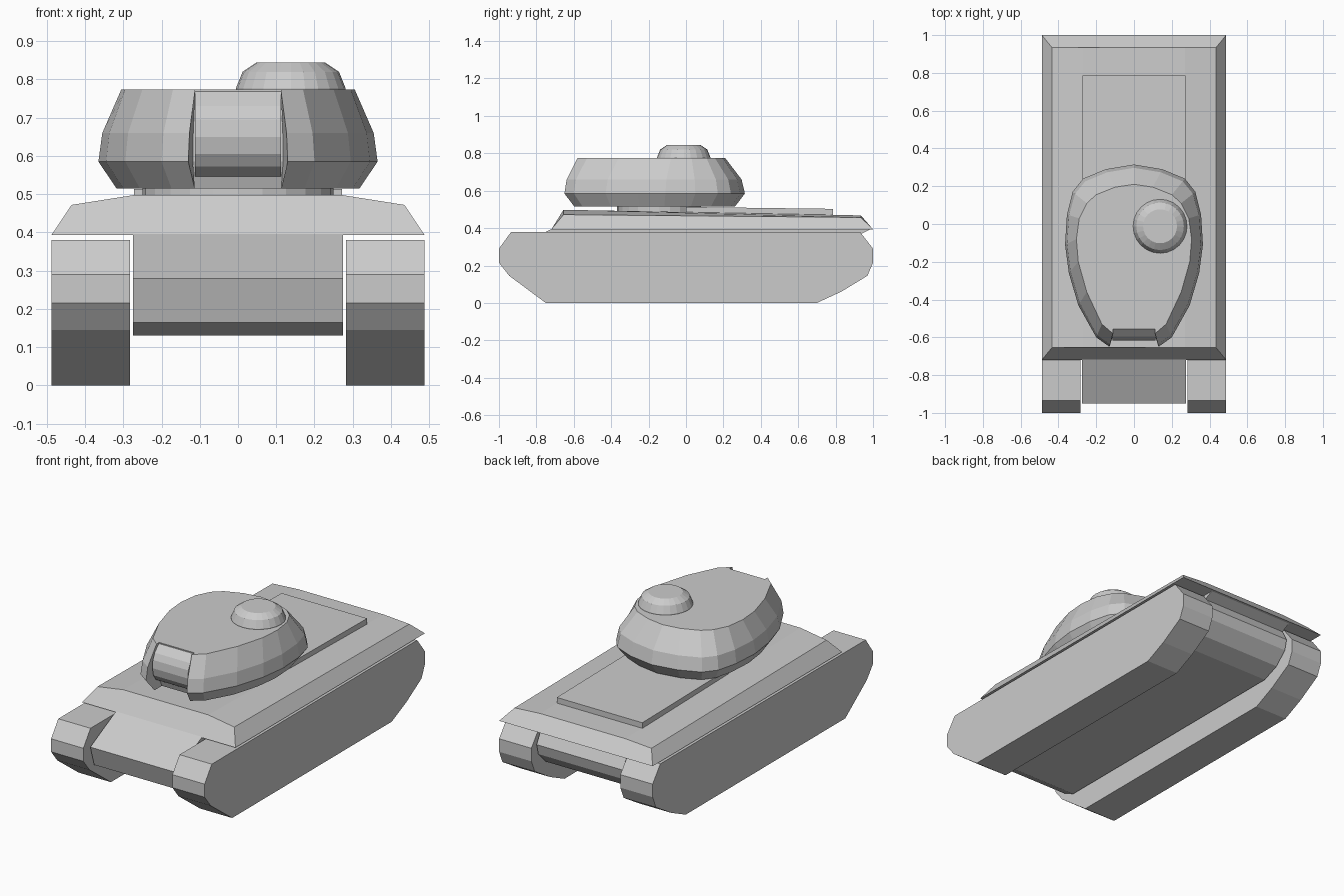
import bpy, bmesh
from math import cos, sin, pi

if "Cube" in bpy.data.objects:
    bpy.data.objects.remove(bpy.data.objects["Cube"])


def make(name, verts, faces):
    mesh = bpy.data.meshes.new(name)
    mesh.from_pydata(verts, [], faces)
    bm = bmesh.new()
    bm.from_mesh(mesh)
    bmesh.ops.recalc_face_normals(bm, faces=bm.faces)
    bm.to_mesh(mesh)
    bm.free()
    ob = bpy.data.objects.new(name, mesh)
    bpy.context.collection.objects.link(ob)
    return ob


def loft(name, rings):
    """Skin equal-length closed rings and cap both ends."""
    n = len(rings[0])
    verts = [p for r in rings for p in r]
    faces = [(k * n + i, k * n + (i + 1) % n, (k + 1) * n + (i + 1) % n, (k + 1) * n + i)
             for k in range(len(rings) - 1) for i in range(n)]
    faces += [tuple(range(n)), tuple(range(len(verts) - n, len(verts)))]
    return make(name, verts, faces)


def extrude_x(name, profile, x0, x1):
    return loft(name, [[(x, y, z) for y, z in profile] for x in (x0, x1)])


def disc(cx, cy, z, rx, ry, n):
    return [(cx + rx * cos(2 * pi * i / n), cy + ry * sin(2 * pi * i / n), z) for i in range(n)]


# Tracks
track = [(-.935, .38), (-1, .29), (-1, .215), (-.945, .145), (-.75, 0), (.7, 0),
         (.83, .06), (.97, .145), (1, .215), (1, .29), (.93, .38)]
extrude_x("track_right", track, .283, .488)
extrude_x("track_left", track, -.488, -.283)

# Lower hull between the tracks
hull = [(-.71, .4), (-.95, .28), (-.915, .165), (-.84, .13), (.78, .13), (.88, .17),
        (.95, .24), (.965, .3), (.93, .365), (.99, .396)]
extrude_x("lower_hull", hull, -.274, .274)

# Upper hull: sloped skirt, shoulder and slightly crowned deck falling to the rear
section = [(-.488, 0), (-.435, 1), (-.27, 2), (.27, 2), (.435, 1), (.488, 0)]
verts = [(x, y, .393) for x, y in [(-.488, -.72), (.488, -.72), (.488, 1), (-.488, 1)]]
verts += [(x, -.655, z) for x, z in [(-.435, .472), (-.27, .498), (.27, .498), (.435, .472)]]
verts += [(x, .935, z) for x, z in [(-.435, .457), (-.27, .468), (.27, .468), (.435, .457)]]
make("upper_hull", verts, [
    (0, 1, 2, 3), (0, 1, 7, 6, 5, 4), (3, 2, 11, 10, 9, 8), (0, 4, 8, 3), (1, 2, 11, 7),
    (4, 5, 9, 8), (5, 6, 10, 9), (6, 7, 11, 10)])

# Engine deck plate
extrude_x("engine_deck", [(0, .47), (0, .513), (.785, .503), (.785, .46)], -.272, .272)

# Turret ring
loft("turret_ring", [disc(0, -.145, z, .25, .225, 24) for z in (.48, .525)])

# Turret: half outlines at widest level and roof, mirrored, with a notch at the front
wide = [(.118, -.555), (.13, -.65), (.2, -.6), (.295, -.43), (.345, -.26), (.365, -.11),
        (.355, .05), (.325, .17), (.27, .24), (.15, .29), (0, .315)]
roof = [(.112, -.555), (.112, -.58), (.17, -.53), (.25, -.36), (.295, -.2), (.305, -.08),
        (.29, .03), (.25, .11), (.2, .155), (.1, .195), (0, .21)]
mid = [(a + (c - a) * .17, b + (d - b) * .17) for (a, b), (c, d) in zip(wide, roof)]
base = [(.113, -.53)] + [(x * .87, -.17 + (y + .17) * .89) for x, y in wide[1:]]


def level(half, z):
    return [(x, y, z) for x, y in half] + [(-x, y, z) for x, y in half[-2::-1]]


loft("turret", [level(base, .515), level(wide, .585), level(mid, .66), level(roof, .774)])

# Rounded gun mantlet in the notch
mantlet = [(-.5, .77), (-.557, .768), (-.595, .73), (-.612, .695), (-.617, .65),
           (-.607, .605), (-.585, .572), (-.53, .54), (-.5, .54)]
extrude_x("mantlet", mantlet, -.113, .113)

# Commander's cupola
loft("cupola", [disc(.138, -.012, z, r, r, 24)
                for z, r in [(.765, .143), (.778, .143), (.82, .126), (.844, .09)]])
